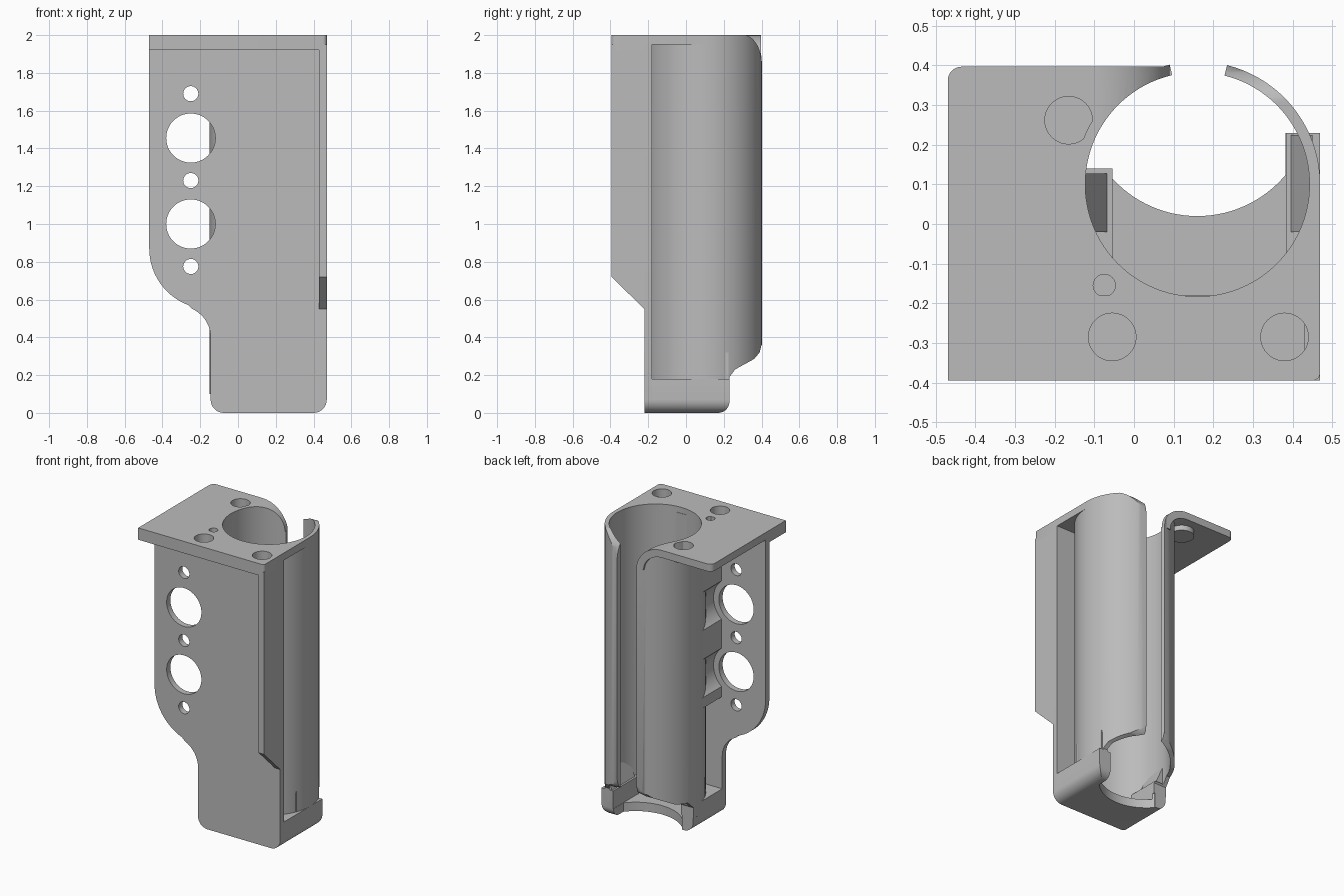
import bpy, bmesh
from math import cos, sin, radians

if "Cube" in bpy.data.objects:
    bpy.data.objects.remove(bpy.data.objects["Cube"], do_unlink=True)

grey = bpy.data.materials.new("matte grey")
grey.use_nodes = True
colour = (0.5, 0.5, 0.5, 1)
grey.diffuse_color = colour
grey.node_tree.nodes["Principled BSDF"].inputs["Base Color"].default_value = colour

CX, CY, BORE, OUTER = 0.16, 0.1, 0.283, 0.31
AXES = {"x": lambda u, v, w: (w, u, v),
        "y": lambda u, v, w: (u, w, v),
        "z": lambda u, v, w: (u, v, w)}


def arc(cu, cv, ru, start, end, steps=16, rv=None):
    rv = rv or ru
    angles = [radians(start + (end - start) * i / steps) for i in range(steps + 1)]
    return [(cu + ru * cos(a), cv + rv * sin(a)) for a in angles]


def circle(cu, cv, r, steps=64):
    return arc(cu, cv, r, 0, 360, steps)[:-1]


def prism(name, points, axis, low, high):
    """Extrude a flat profile along one axis."""
    bm = bmesh.new()
    place = AXES[axis]
    a = [bm.verts.new(place(u, v, low)) for u, v in points]
    b = [bm.verts.new(place(u, v, high)) for u, v in points]
    bm.faces.new(a)
    bm.faces.new(b)
    n = len(points)
    for i in range(n):
        j = (i + 1) % n
        bm.faces.new((a[i], a[j], b[j], b[i]))
    bmesh.ops.recalc_face_normals(bm, faces=bm.faces)
    mesh = bpy.data.meshes.new(name)
    bm.to_mesh(mesh)
    bm.free()
    obj = bpy.data.objects.new(name, mesh)
    bpy.context.collection.objects.link(obj)
    mesh.materials.append(grey)
    return obj


cutters = []


def cutter(points, axis, low, high):
    obj = prism("cutter", points, axis, low, high)
    obj.hide_render = True
    cutters.append(obj)
    return obj


def finish(obj, *cuts):
    """Apply the cuts and smooth the curved faces."""
    bpy.ops.object.select_all(action="DESELECT")
    bpy.context.view_layer.objects.active = obj
    obj.select_set(True)
    for c in cuts:
        mod = obj.modifiers.new("cut", "BOOLEAN")
        mod.operation, mod.solver, mod.object = "DIFFERENCE", "EXACT", c
        bpy.ops.object.modifier_apply(modifier=mod.name)
    bpy.ops.object.shade_smooth_by_angle(angle=radians(30))


# Shared cutters: bore, rounded mouth of the slot, sloped lower back
bore = cutter(circle(CX, CY, BORE, 96), "z", 0.17, 2.2)
mouth_left = cutter(arc(-0.1, 1.83, 0.19, 90, 0, 16, 0.17)
                    + [(CX, 1.83), (CX, 2.1), (-0.1, 2.1)], "y", 0.2, 0.6)
mouth_right = cutter(arc(0.3, 1.85, 0.1, 90, 0, 16, 0.152)
                     + [(0.6, 1.85), (0.6, 2.1), (0.3, 2.1)], "x", CX, 0.6)
SLOPE = [(0.26, 0.23), (0.36, 0.285), (0.39, 0.32), (0.4, 0.36),
         (0.6, 0.36), (0.6, -0.1)]
back_right = cutter([(0.23, -0.1), (0.23, 0.19)] + SLOPE, "x", CX, 0.7)
back_left = cutter([(0.13, -0.1), (0.13, 0.17), (0.18, 0.22)] + SLOPE, "x", -0.4, CX)

# Mounting plate with the stepped lower corner
BOTTOM = arc(-0.075, 0.07, 0.07, 180, 270, 8) + arc(0.4, 0.07, 0.07, 270, 360, 8)
plate = prism("mounting_plate",
              [(0.47, 1.96), (-0.47, 1.96)]
              + arc(-0.15, 0.87, 0.32, 180, 249, 14)
              + arc(-0.31, 0.4, 0.165, 66, 0, 10) + BOTTOM,
              "y", -0.22, -0.18)
port_holes = [cutter(circle(-0.25, z, 0.13), "y", -0.5, 0) for z in (1.0, 1.455)]
screw_holes = [cutter(circle(-0.25, z, 0.04, 32), "y", -0.5, 0)
               for z in (0.775, 1.23, 1.69)]
finish(plate, *port_holes, *screw_holes)

# Top flange: thick front lip and thinner rear deck, with magnet pockets
POCKETS = [(-0.165, 0.262), (-0.055, -0.285), (0.38, -0.285)]
pockets = [cutter(circle(x, y, 0.06, 40), "z", 1.935, 2.2) for x, y in POCKETS]
lip = prism("flange_front_lip",
            [(-0.47, -0.18), (-0.47, -0.395)]
            + arc(0.45, -0.375, 0.02, 270, 360, 6) + [(0.47, -0.18)],
            "z", 1.92, 2)
finish(lip, bore, *pockets[1:])
pin_hole = cutter(circle(-0.075, -0.155, 0.028, 24), "z", 1.8, 2.2)
deck = prism("flange_rear_deck",
             [(-0.47, -0.19), (0.47, -0.19), (0.47, CY), (0.09, CY), (0.09, 0.397)]
             + arc(-0.435, 0.362, 0.035, 90, 180, 8),
             "z", 1.95, 2)
finish(deck, bore, mouth_left, pockets[0], pin_hole)
boss = prism("pocket_boss", circle(*POCKETS[0], 0.078, 40), "z", 1.915, 1.96)
finish(boss, bore, pockets[0])

# Curved lead-in from the flange down to the slot edge
flare = prism("slot_lead_in",
              arc(-0.1, 1.83, 0.19, 90, 0, 16, 0.17)
              + arc(-0.1, 1.83, 0.14, 0, 90, 16, 0.12),
              "y", 0.2, 0.397)
finish(flare, bore)

# Slotted tube
tube = prism("slotted_tube",
             arc(CX, CY, OUTER, 103, 436, 90) + arc(CX, CY, BORE, 436, 103, 90),
             "z", 0.1, 2)
finish(tube, mouth_left, mouth_right, back_left, back_right)

# Side rib in front of the plate
rib = prism("side_rib", [(-0.395, 1.95), (-0.395, 0.72), (-0.22, 0.55),
                         (-0.19, 0.55), (-0.19, 1.95)], "x", 0.43, 0.47)
finish(rib)

# Base cup with a curved cut in its floor
base = prism("base_cup", BOTTOM + [(0.47, 0.18), (-0.145, 0.18)], "y", -0.19, 0.23)
cavity = cutter(arc(CX, CY, BORE, 221, 322, 30) + [(0.385, 0.5), (-0.055, 0.5)],
                "z", 0.06, 0.5)
floor_cut = cutter(arc(CX, 0.31, 0.29, 220, 320, 30) + [(0.383, 0.5), (-0.053, 0.5)],
                   "z", -0.2, 0.1)
corner = cutter(arc(0.17, 0.06, 0.06, 270, 360, 8) + [(0.4, 0.06), (0.4, -0.1), (0.17, -0.1)],
                "x", CX, 0.7)
finish(base, cavity, floor_cut, back_left, back_right, corner)

# Ramps from the cup walls up to the bore
for side, inner, wall, back in (("left", 0.385, 0.45, 0.225), ("right", -0.055, -0.13, 0.128)):
    ramp = prism(side + "_cup_ramp", [(inner, 0.15), (wall, 0.32), (wall, 0.15)],
                 "y", -0.02, back)
    finish(ramp)

# Web joining tube and plate, relieved around the ports
web = prism("plate_web", [(-0.14, -0.19), (-0.02, -0.19), (-0.02, 0.05), (-0.14, 0.05)],
            "z", 0.8, 1.96)
reliefs = [cutter(circle(-0.25, z, 0.17), "y", -0.5, 0.3) for z in (1.0, 1.455)]
finish(web, bore, pin_hole, *reliefs)

for c in cutters:
    bpy.data.objects.remove(c, do_unlink=True)
